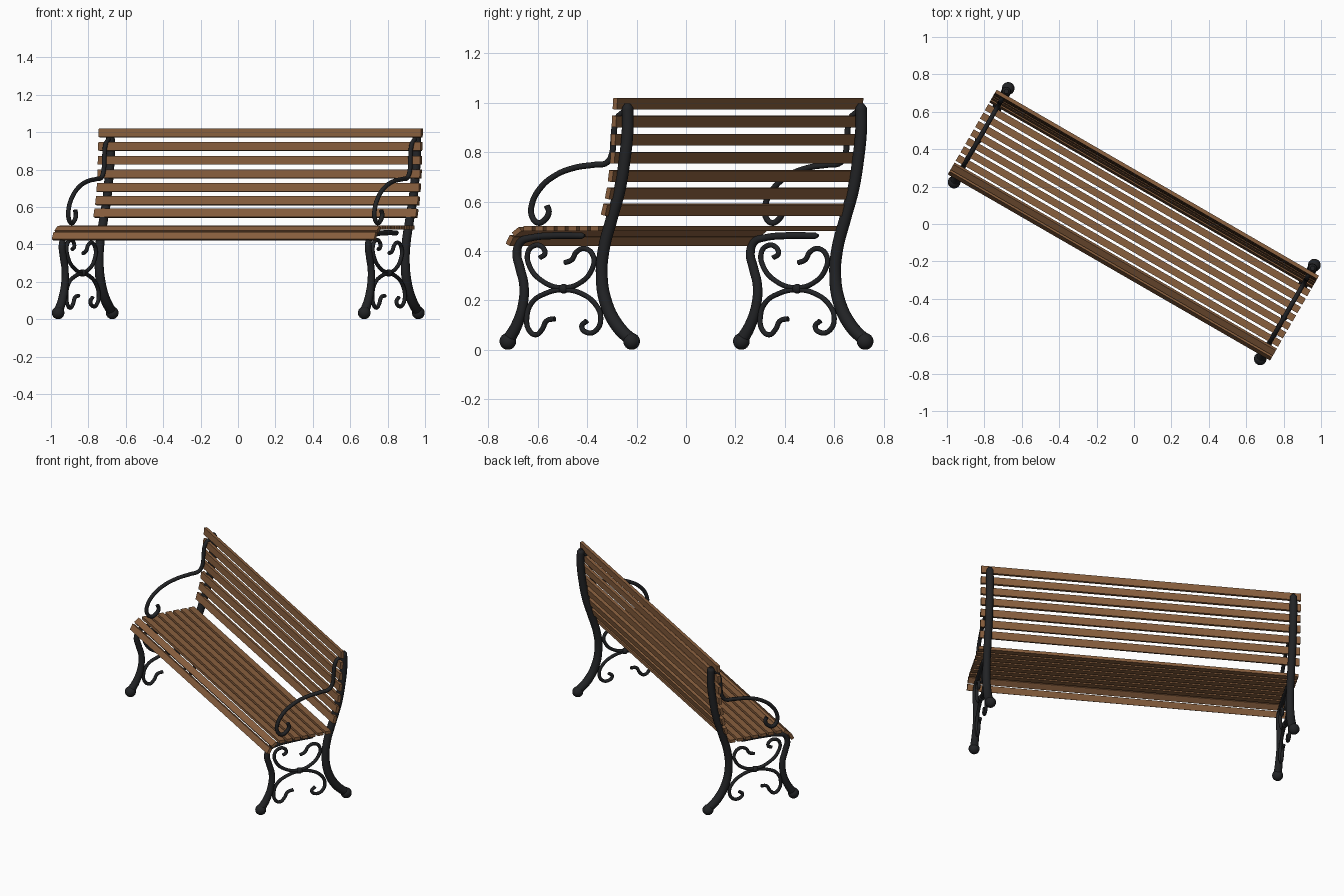
import bpy, bmesh, math
from mathutils import Matrix, Vector

if "Cube" in bpy.data.objects:
    bpy.data.objects.remove(bpy.data.objects["Cube"])

# Bench is turned 30 degrees clockwise about z: u = length, v = depth (back is +v)
TURN = Matrix.Rotation(math.radians(-30), 4, 'Z')
FRAME_U = 0.945


def material(name, rgb):
    m = bpy.data.materials.new(name)
    m.diffuse_color = (*rgb, 1)
    m.use_nodes = True
    m.node_tree.nodes["Principled BSDF"].inputs["Base Color"].default_value = m.diffuse_color
    return m


WOOD = material("brown wood", (0.25, 0.115, 0.048))
IRON = material("black iron", (0.016, 0.017, 0.019))


def px(p):
    # side-profile sketch units -> (v, z) in metres
    return (p[0] - 569.5) / 214.4, (350 - p[1]) / 247


def tube(name, u, pts, radii, sides=4):
    """Smooth round bar through profile points at length position u."""
    cu = bpy.data.curves.new(name, 'CURVE')
    cu.dimensions = '3D'
    cu.bevel_depth = 1.0
    cu.bevel_resolution = sides
    cu.resolution_u = 8
    cu.use_fill_caps = True
    sp = cu.splines.new('BEZIER')
    sp.bezier_points.add(len(pts) - 1)
    for i, (bp, p) in enumerate(zip(sp.bezier_points, pts)):
        v, z = px(p)
        bp.co = (u, v, z)
        bp.handle_left_type = bp.handle_right_type = 'AUTO'
        bp.radius = radii[i] if isinstance(radii, list) else radii
    tmp = bpy.data.objects.new(name + "_path", cu)
    bpy.context.collection.objects.link(tmp)
    bpy.context.view_layer.update()
    me = bpy.data.meshes.new_from_object(tmp.evaluated_get(bpy.context.evaluated_depsgraph_get()))
    bpy.data.objects.remove(tmp)
    me.transform(TURN)
    me.materials.clear()
    me.materials.append(IRON)
    finish(name, me, True)


def finish(name, me, smooth):
    ob = bpy.data.objects.new(name, me)
    bpy.context.collection.objects.link(ob)
    if smooth:
        bpy.ops.object.select_all(action='DESELECT')
        ob.select_set(True)
        bpy.context.view_layer.objects.active = ob
        bpy.ops.object.shade_smooth_by_angle(angle=math.radians(50))
    return ob


def ball(name, u, p, r):
    v, z = px(p)
    bm = bmesh.new()
    bmesh.ops.create_uvsphere(bm, u_segments=20, v_segments=12, radius=r,
                              matrix=TURN @ Matrix.Translation((u, v, z)))
    me = bpy.data.meshes.new(name)
    bm.to_mesh(me)
    bm.free()
    me.materials.append(IRON)
    finish(name, me, True)


def slat(name, v, z, tilt, width, thick=0.02):
    """Long plank; tilt 0 lies flat, 90 stands upright."""
    bm = bmesh.new()
    mat = (TURN @ Matrix.Translation((0, v, z)) @ Matrix.Rotation(math.radians(tilt), 4, 'X')
           @ Matrix.Diagonal((1.99, width, thick, 1)))
    bmesh.ops.create_cube(bm, size=1, matrix=mat)
    me = bpy.data.meshes.new(name)
    bm.to_mesh(me)
    bm.free()
    me.materials.append(WOOD)
    finish(name, me, False)


# Profiles of one cast-iron end frame
back_post = [(632, 341), (617, 325), (606, 302), (602, 275), (604, 250), (612, 219),
             (620, 190), (625, 160), (628, 130), (628, 108), (628, 104)]
back_r = [0.026, 0.027, 0.026, 0.024, 0.024, 0.024, 0.024, 0.024, 0.024, 0.023, 0.012]
front_leg = [(508, 341), (517, 325), (523, 305), (524, 285), (520, 268), (517, 253),
             (521, 242), (532, 238), (552, 236), (582, 236), (585, 236)]
front_r = [0.026, 0.023, 0.020, 0.019, 0.019, 0.018, 0.016, 0.014, 0.014, 0.013, 0.006]
arm = [(547, 206), (549, 212), (545, 220), (538, 223), (532, 216), (532, 205), (540, 189),
       (555, 176), (575, 168), (595, 165), (607, 163), (612, 155), (614, 135), (617, 119), (624, 112)]
upper_scroll = [(540, 258), (545, 254), (542, 247), (534, 246), (528, 253), (530, 267), (542, 281),
                (563, 288), (582, 282), (592, 270), (594, 258), (586, 249), (577, 252), (572, 260), (565, 263)]
lower_scroll = [(555, 319), (547, 321), (542, 330), (536, 335), (529, 330), (527, 317), (532, 303),
                (545, 294), (563, 290), (582, 294), (596, 305), (601, 318), (597, 330), (588, 333),
                (582, 327), (587, 321)]

for side, u in (("left", -FRAME_U), ("right", FRAME_U)):
    tube(side + "_back_post", u, back_post, back_r, 6)
    tube(side + "_front_leg", u, front_leg, front_r, 6)
    tube(side + "_armrest", u, arm, 0.012)
    tube(side + "_upper_scroll", u, upper_scroll, 0.0105)
    tube(side + "_lower_scroll", u, lower_scroll, 0.0105)
    ball(side + "_back_foot", u, (632, 341.6), 0.034)
    ball(side + "_front_foot", u, (508, 341.6), 0.034)
    ball(side + "_scroll_boss", u, (564, 289), 0.02)

# Seat: seven flat slats and two rolling over the front edge
for i in range(7):
    slat(f"seat_slat_{i + 1}", -0.165 + 0.052 * i, 0.49, 0, 0.038)
slat("front_edge_slat_upper", -0.217, 0.478, 35, 0.04)
slat("front_edge_slat_lower", -0.25, 0.443, 62, 0.04)

# Backrest: seven slats following the curve of the posts
back = [(0.192, 0.567), (0.210, 0.633), (0.222, 0.703), (0.231, 0.777),
        (0.234, 0.850), (0.238, 0.924), (0.243, 0.996)]
for i, (v, z) in enumerate(back):
    a, b = back[max(i - 1, 0)], back[min(i + 1, 6)]
    slat(f"back_slat_{i + 1}", v, z, math.degrees(math.atan2(b[1] - a[1], b[0] - a[0])), 0.046)
